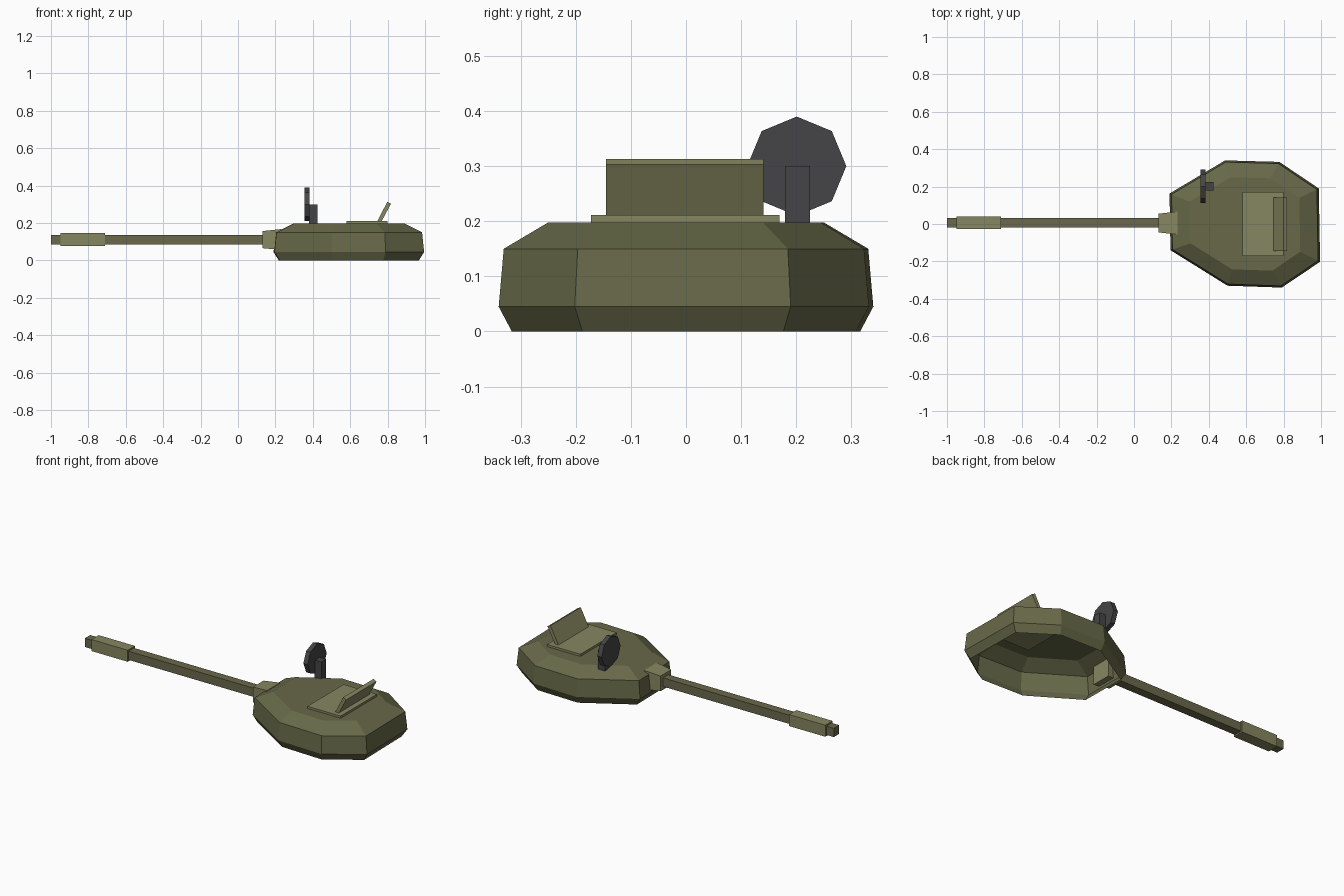
import bpy, bmesh
from math import cos, sin, pi

if "Cube" in bpy.data.objects:
    bpy.data.objects.remove(bpy.data.objects["Cube"])


def paint(name, rgb):
    m = bpy.data.materials.new(name)
    m.diffuse_color = (*rgb, 1)
    m.use_nodes = True
    m.node_tree.nodes["Principled BSDF"].inputs["Base Color"].default_value = m.diffuse_color
    return m


olive = paint("olive", (0.135, 0.14, 0.065))
light_olive = paint("light_olive", (0.24, 0.24, 0.12))
barrel_paint = paint("barrel_olive", (0.145, 0.14, 0.07))
dark_grey = paint("dark_grey", (0.06, 0.06, 0.063))


def loft(name, rings, mat, caps=True):
    """Join equal-sized rings of points with flat quads; optional start cap."""
    bm = bmesh.new()
    loops = [[bm.verts.new(p) for p in r] for r in rings]
    for a, b in zip(loops, loops[1:]):
        for i in range(len(a)):
            j = (i + 1) % len(a)
            bm.faces.new((a[i], a[j], b[j], b[i]))
    bm.faces.new(loops[-1])
    if caps:
        bm.faces.new(loops[0])
    bmesh.ops.recalc_face_normals(bm, faces=bm.faces[:])
    # an open shell still needs its roof to look up
    if not caps:
        bm.faces.ensure_lookup_table()
        if bm.faces[-1].normal.z < 0:
            bmesh.ops.reverse_faces(bm, faces=bm.faces[:])
    me = bpy.data.meshes.new(name)
    bm.to_mesh(me)
    bm.free()
    me.materials.append(mat)
    ob = bpy.data.objects.new(name, me)
    bpy.context.collection.objects.link(ob)
    return ob


def section(x, y0, y1, z0, z1):
    return [(x, y0, z0), (x, y1, z0), (x, y1, z1), (x, y0, z1)]


def box(name, x, y, z, mat):
    return loft(name, [section(x[0], *y, *z), section(x[1], *y, *z)], mat)


# Turret shell: one eight-sided outline scaled per level, open underneath
outline = [(0.19, 0.163), (0.487, 0.34), (0.777, 0.332), (0.988, 0.19),
           (0.995, -0.202), (0.79, -0.34), (0.50, -0.33), (0.195, -0.14)]
cx = 0.595
levels = [(0.93, 0.0), (1.0, 0.045), (0.973, 0.15), (0.735, 0.198)]
loft("turret_shell",
     [[(cx + (x - cx) * s, y * s, z) for x, y in outline] for s, z in levels],
     olive, caps=False)

# Gun: square barrel, muzzle sleeve and flared mantlet
box("gun_barrel", (-1.0, 0.17), (-0.02, 0.031), (0.085, 0.137), barrel_paint)
box("muzzle_sleeve", (-0.95, -0.71), (-0.028, 0.040), (0.077, 0.146), light_olive)
loft("gun_mantlet", [section(0.13, -0.045, 0.055, 0.066, 0.157),
                     section(0.232, -0.056, 0.066, 0.056, 0.168)], light_olive)

# Roof hatch plate and its raised lid
box("hatch_plate", (0.58, 0.80), (-0.172, 0.17), (0.187, 0.211), light_olive)
lid = [(0.744, 0.208), (0.767, 0.208), (0.818, 0.303), (0.798, 0.313)]
loft("hatch_lid", [[(x, y, z) for x, z in lid] for y in (-0.145, 0.141)], light_olive)

# Searchlight on its post
box("searchlight_post", (0.38, 0.425), (0.18, 0.225), (0.185, 0.30), dark_grey)
loft("searchlight_disc",
     [[(x, 0.201 + 0.09 * cos(i * pi / 4), 0.30 + 0.09 * sin(i * pi / 4))
       for i in range(8)] for x in (0.355, 0.383)], dark_grey)
